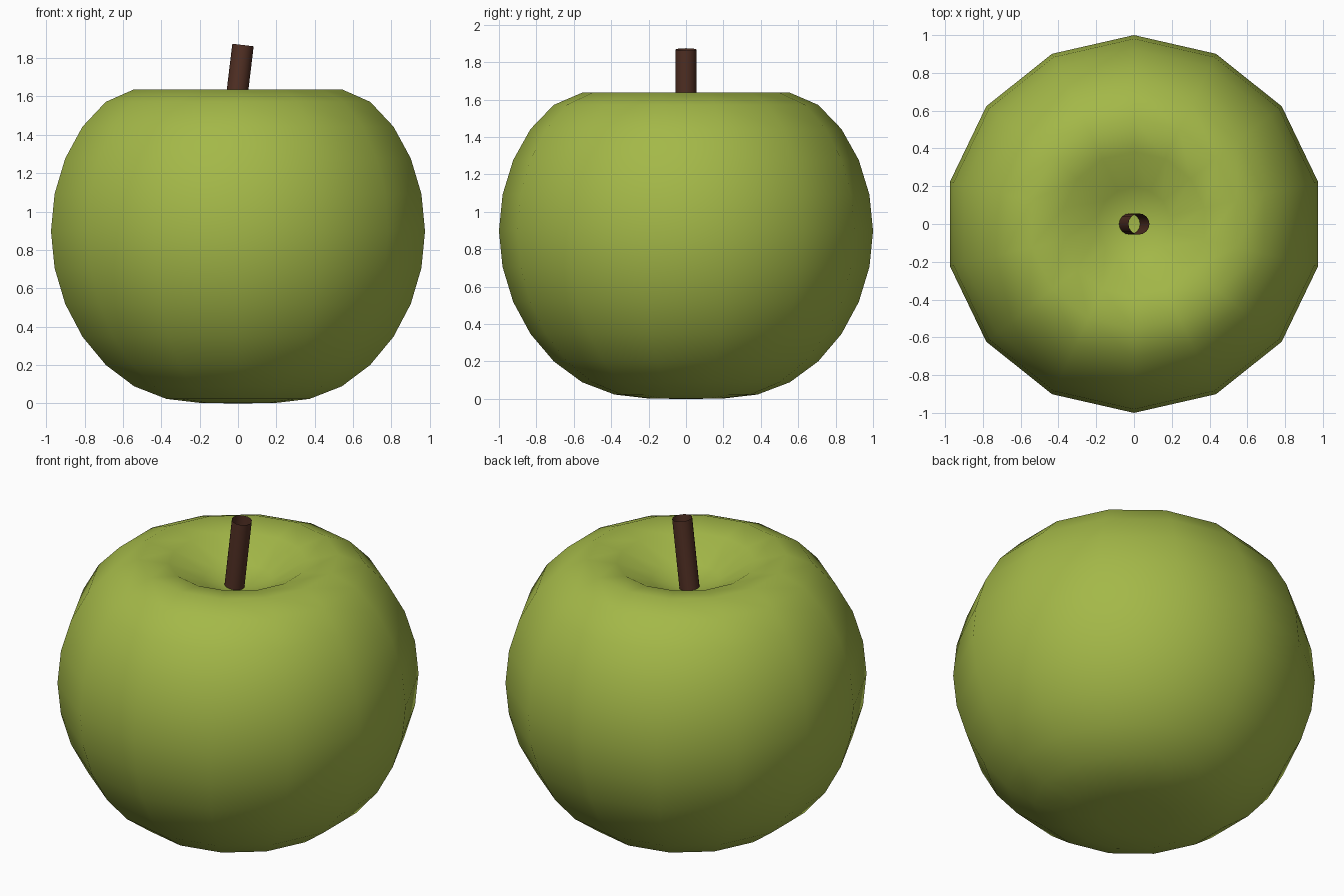
import bpy, bmesh, math
from mathutils import Matrix, Vector

if "Cube" in bpy.data.objects:
    bpy.data.objects.remove(bpy.data.objects["Cube"])


def material(name, rgb):
    m = bpy.data.materials.new(name)
    m.diffuse_color = (*rgb, 1)
    m.use_nodes = True
    m.node_tree.nodes["Principled BSDF"].inputs["Base Color"].default_value = m.diffuse_color
    return m


def add_object(name, bm, mat):
    mesh = bpy.data.meshes.new(name)
    bm.to_mesh(mesh)
    bm.free()
    mesh.materials.append(mat)
    for p in mesh.polygons:
        p.use_smooth = True
    ob = bpy.data.objects.new(name, mesh)
    bpy.context.collection.objects.link(ob)
    return ob


# Apple body: a 16-ring sphere profile, dimpled at both poles, spun in 14 steps
RINGS, SIDES = 16, 14
bm = bmesh.new()
verts = []
for i in range(RINGS + 1):
    a = math.pi * i / RINGS
    r, h = math.sin(a), math.cos(a)
    dent = math.exp(-r * r / 0.195)
    z = 0.9 + h - (0.46 * dent if h > 0 else -0.1 * dent if h < -0.01 else 0)
    verts.append(bm.verts.new((0, r, z)))
edges = [bm.edges.new(pair) for pair in zip(verts, verts[1:])]
bmesh.ops.spin(bm, geom=verts + edges, cent=(0, 0, 0), axis=(0, 0, 1),
               angle=2 * math.pi, steps=SIDES)
bmesh.ops.remove_doubles(bm, verts=bm.verts, dist=1e-4)
bmesh.ops.recalc_face_normals(bm, faces=bm.faces)
add_object("apple_body", bm, material("apple green", (0.37, 0.48, 0.065)))

# Stem: open tube leaning slightly towards +x
bottom, top = Vector((-0.034, 0, 1.37)), Vector((0.026, 0, 1.868))
axis = top - bottom
bm = bmesh.new()
bmesh.ops.create_cone(
    bm, cap_ends=False, segments=16, radius1=0.056, radius2=0.056, depth=axis.length,
    matrix=Matrix.Translation((top + bottom) / 2)
    @ axis.to_track_quat('Z', 'Y').to_matrix().to_4x4())
add_object("stem", bm, material("stem brown", (0.085, 0.03, 0.018)))
